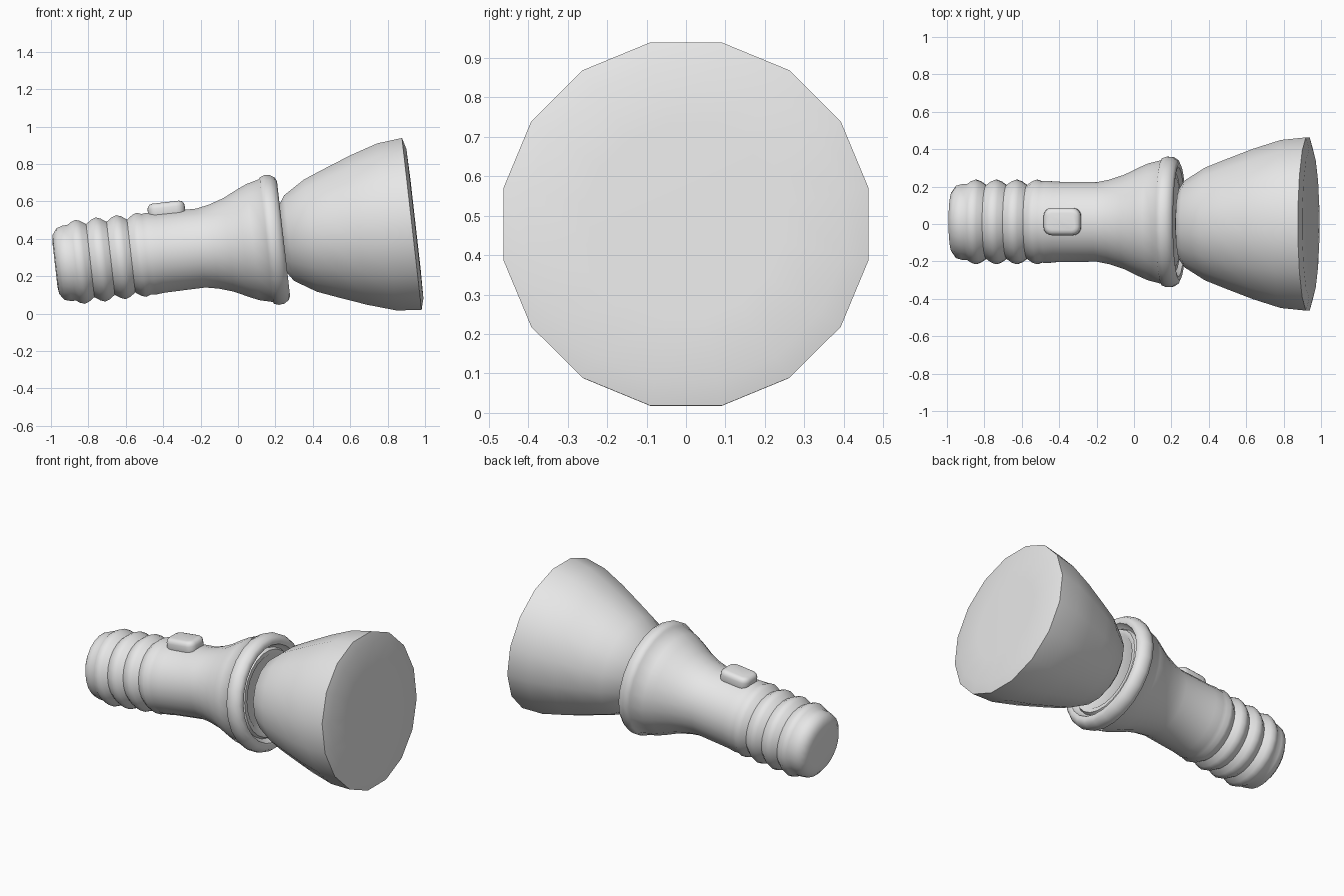
import bpy, bmesh, math
from mathutils import Matrix, Vector

cube = bpy.data.objects.get("Cube")
if cube:
    bpy.data.objects.remove(cube, do_unlink=True)

grey = bpy.data.materials.new("plain grey")
grey.use_nodes = True
COLOUR = (0.8, 0.8, 0.8, 1)
grey.diffuse_color = COLOUR
grey.node_tree.nodes["Principled BSDF"].inputs["Base Color"].default_value = COLOUR

# The whole torch is tipped so its lamp end rises a little
TILT = math.radians(6.5)


def frame(y):
    return Matrix.Translation((0, y, 0.373)) @ Matrix.Rotation(-TILT, 4, "Y")


def finish(name, bm, y, angle):
    bmesh.ops.recalc_face_normals(bm, faces=bm.faces)
    mesh = bpy.data.meshes.new(name)
    bm.to_mesh(mesh)
    bm.free()
    obj = bpy.data.objects.new(name, mesh)
    bpy.context.collection.objects.link(obj)
    obj.matrix_world = frame(y)
    mesh.materials.append(grey)
    bpy.ops.object.select_all(action="DESELECT")
    obj.select_set(True)
    bpy.context.view_layer.objects.active = obj
    bpy.ops.object.shade_smooth_by_angle(angle=math.radians(angle))
    return obj


def lathe(name, profile, sides, y, angle):
    """Turn (distance along, radius) points about the long axis, capping both ends."""
    bm = bmesh.new()
    rings = []
    for t, r in profile:
        turns = [math.tau * (i + 0.5) / sides for i in range(sides)]
        rings.append([bm.verts.new((t, r * math.cos(a), r * math.sin(a))) for a in turns])
    for a, b in zip(rings, rings[1:]):
        for i in range(sides):
            j = (i + 1) % sides
            bm.faces.new((a[i], a[j], b[j], b[i]))
    bm.faces.new(rings[0])
    bm.faces.new(rings[-1])
    return finish(name, bm, y, angle)


# Handle with rounded end, four grip ridges, flared head and rolled rim
end = [(-0.985, 0.12), (-0.98, 0.16), (-0.955, 0.195), (-0.92, 0.205), (-0.895, 0.205)]
grip = []
for k in range(4):
    c = -0.85 + 0.11 * k
    grip += [(c - 0.025, 0.219), (c, 0.228), (c + 0.025, 0.219), (c + 0.055, 0.198)]
grip[-1] = (-0.47, 0.222)
flare = [(-0.42, 0.217), (-0.2, 0.214), (-0.13, 0.228), (-0.05, 0.254),
         (0.03, 0.293), (0.08, 0.315), (0.15, 0.333)]
rim = [(0.155, 0.343), (0.18, 0.352), (0.21, 0.349), (0.235, 0.333), (0.245, 0.312),
       (0.24, 0.292), (0.215, 0.28)]
lens = [(0.205, 0.27), (0.225, 0.26), (0.225, 0.235), (0.21, 0.22)]
lathe("torch_body", end + grip + flare + rim + lens, 24, 0.011, 50)

# Light cone, a coarse solid that widens away from the lens
cone = [(0.235, 0.12), (0.245, 0.19), (0.275, 0.235), (0.39, 0.308), (0.5, 0.352),
        (0.65, 0.41), (0.8, 0.458), (0.935, 0.472), (0.952, 0.41), (0.955, 0.25)]
lathe("light_cone", cone, 16, 0, 80)

# Rounded slide switch on top of the handle
bm = bmesh.new()
bmesh.ops.create_cube(bm, size=1)
bmesh.ops.scale(bm, vec=(0.2, 0.147, 0.09), verts=bm.verts)
upright = [e for e in bm.edges if abs(e.verts[0].co.z - e.verts[1].co.z) > 0.01]
bmesh.ops.bevel(bm, geom=upright, offset=0.045, segments=4, profile=0.5, affect="EDGES")
borders = [e for e in bm.edges if abs(e.verts[0].co.z - e.verts[1].co.z) < 0.01]
bmesh.ops.bevel(bm, geom=borders, offset=0.028, segments=3, profile=0.5, affect="EDGES")
bmesh.ops.translate(bm, vec=Vector((-0.36, 0, 0.22)), verts=bm.verts)
finish("switch", bm, 0.013, 60)
